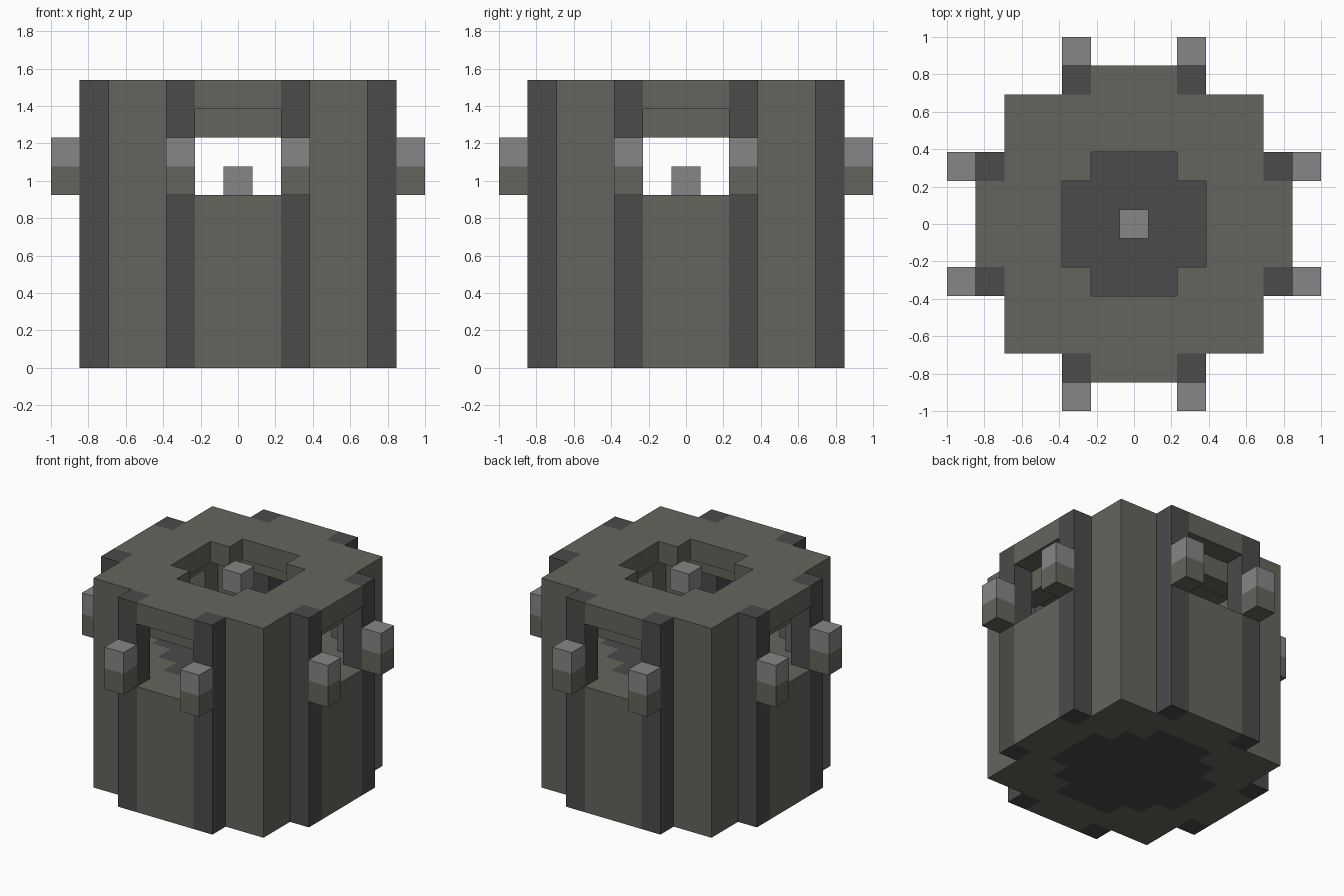
import bpy, bmesh
from itertools import product
from mathutils import Vector

old = bpy.data.objects.get("Cube")
if old:
    bpy.data.objects.remove(old, do_unlink=True)

UNIT = 2 / 13  # edge of one block


def material(name, r, g, b):
    m = bpy.data.materials.new(name)
    m.use_nodes = True
    m.diffuse_color = (r, g, b, 1)
    m.node_tree.nodes["Principled BSDF"].inputs["Base Color"].default_value = (r, g, b, 1)
    return m


OLIVE = material("olive_stone", 0.130, 0.130, 0.110)
DARK = material("dark_stone", 0.070, 0.070, 0.070)
GREY = material("light_grey", 0.240, 0.240, 0.240)


def block(ix, iy, z0, z1):
    """Blocks of a centred box reaching ix and iy blocks either side."""
    return set(product(range(-ix, ix + 1), range(-iy, iy + 1), range(z0, z1)))


def cross(long, short, z0, z1):
    return block(long, short, z0, z1) | block(short, long, z0, z1)


def eightfold(a, b, z0, z1):
    """One column repeated beside the middle of all four sides."""
    return {(x * s, y * t, z) for x, y in ((a, b), (b, a))
            for s in (-1, 1) for t in (-1, 1) for z in range(z0, z1)}


# Tower body: square shell with a panel on each side
body = block(4, 4, 0, 10) | cross(5, 1, 0, 10)
body -= block(3, 3, 6, 9)        # inner room
body -= cross(4, 2, 6, 8)        # side bays of the room
body -= cross(5, 1, 6, 8)        # windows
body -= cross(5, 1, 8, 9) - block(4, 4, 8, 9)  # recess under the top rim
body -= cross(2, 1, 9, 10)       # roof opening

# Dark round core, flush with the floor and the underside
core = {c for c in block(3, 3, 0, 6) if abs(c[0]) + abs(c[1]) < 5}
body -= core

parts = {
    "tower_body": (body, lambda z: OLIVE),
    "floor_core": (core, lambda z: DARK),
    "side_pillars": (eightfold(2, 5, 0, 10), lambda z: DARK),
    "lanterns": (eightfold(2, 6, 6, 8), lambda z: GREY if z > 6 else OLIVE),
    "floor_cube": (block(0, 0, 6, 7), lambda z: GREY),
    "roof_cube": (block(0, 0, 9, 10), lambda z: GREY),
}
solid = set().union(*(cells for cells, rule in parts.values()))


def build(name, cells, rule):
    """Skin the exposed sides of the blocks and merge flat areas."""
    mats = list(dict.fromkeys(rule(c[2]) for c in sorted(cells)))
    bm = bmesh.new()
    for cell in sorted(cells):
        centre = Vector(cell) + Vector((0, 0, 0.5))
        for axis, sign in product(range(3), (-1, 1)):
            n, u = Vector(), Vector()
            n[axis] = sign
            u[(axis + 1) % 3] = 1
            if tuple(int(a + b) for a, b in zip(cell, n)) in solid:
                continue
            v = n.cross(u)
            corners = (-u - v, u - v, u + v, -u + v)
            face = bm.faces.new([bm.verts.new((centre + (n + c) / 2) * UNIT) for c in corners])
            face.material_index = mats.index(rule(cell[2]))
    bmesh.ops.remove_doubles(bm, verts=bm.verts[:], dist=UNIT / 100)
    bmesh.ops.dissolve_limit(bm, angle_limit=0.01, verts=bm.verts[:],
                             edges=bm.edges[:], delimit={'MATERIAL'})
    mesh = bpy.data.meshes.new(name)
    bm.to_mesh(mesh)
    bm.free()
    for m in mats:
        mesh.materials.append(m)
    bpy.context.collection.objects.link(bpy.data.objects.new(name, mesh))


for part, (cells, rule) in parts.items():
    build(part, cells, rule)
